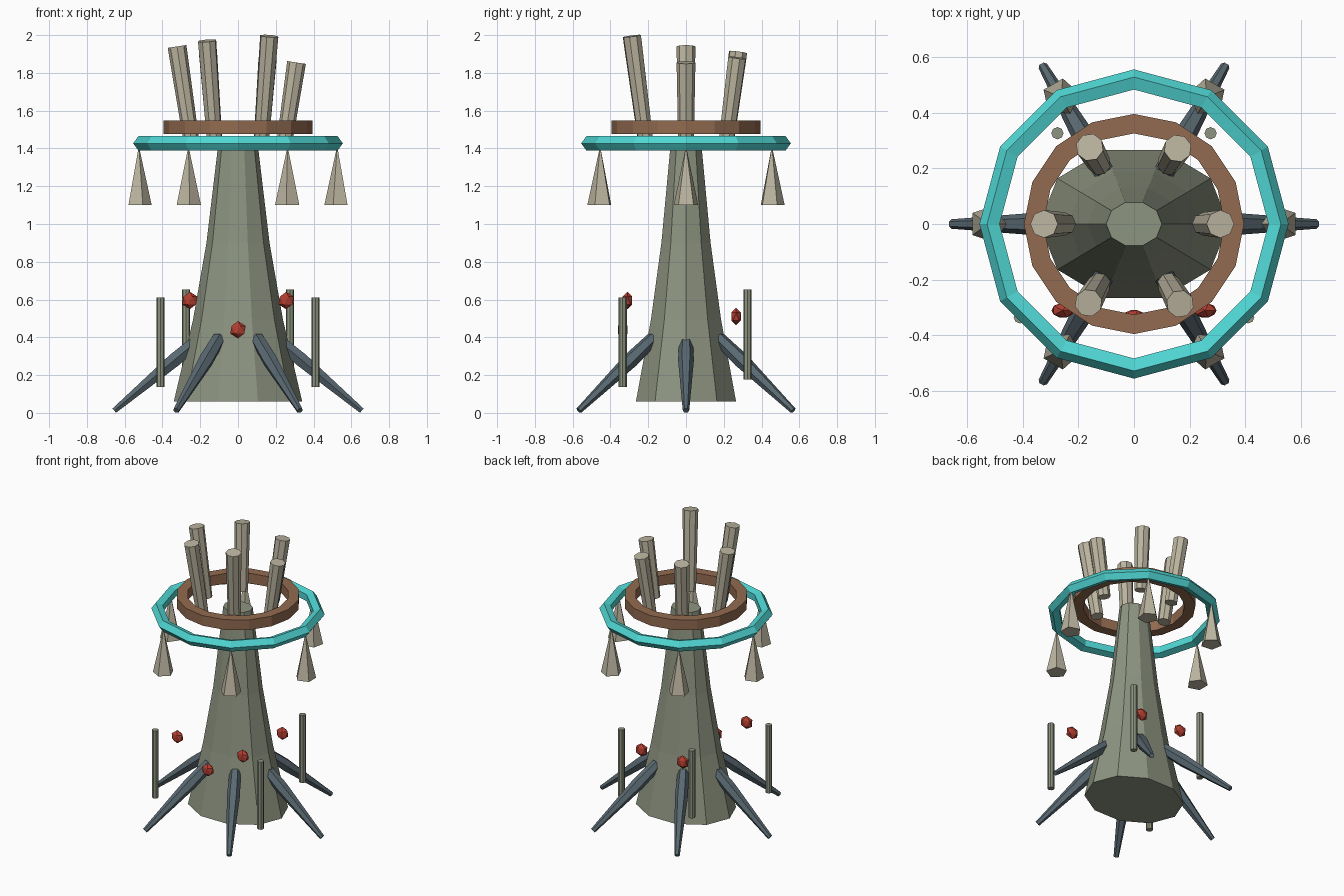
import bpy, bmesh, math
from mathutils import Vector

cube = bpy.data.objects.get("Cube")
if cube:
    bpy.data.objects.remove(cube, do_unlink=True)


def material(name, rgb):
    m = bpy.data.materials.new(name)
    m.use_nodes = True
    colour = (*rgb, 1)
    m.diffuse_color = colour
    m.node_tree.nodes["Principled BSDF"].inputs["Base Color"].default_value = colour
    return m


BARK = material("grey green bark", (.27, .30, .22))
BONE = material("pale bone", (.50, .46, .35))
SLATE = material("slate blue", (.10, .14, .165))
TEAL = material("bright teal", (.08, .68, .66))
BROWN = material("warm brown", (.29, .145, .08))
RED = material("berry red", (.45, .05, .03))


def finish(name, bm, mat):
    bmesh.ops.recalc_face_normals(bm, faces=bm.faces)
    mesh = bpy.data.meshes.new(name)
    bm.to_mesh(mesh)
    bm.free()
    mesh.materials.append(mat)
    ob = bpy.data.objects.new(name, mesh)
    bpy.context.collection.objects.link(ob)
    return ob


def tube(name, start, end, rings, sides, mat, squash=1, turn=0):
    """Capped tube from start to end; rings are (fraction, radius)."""
    start, end = Vector(start), Vector(end)
    axis = end - start
    rot = axis.to_track_quat('Z', 'Y')
    bm = bmesh.new()
    loops = []
    for t, r in rings:
        loop = []
        for i in range(sides):
            a = math.tau * i / sides + turn
            offset = Vector((r * math.cos(a), r * squash * math.sin(a), 0))
            loop.append(bm.verts.new(start + axis * t + rot @ offset))
        loops.append(loop)
    for low, high in zip(loops, loops[1:]):
        for i in range(sides):
            j = (i + 1) % sides
            bm.faces.new((low[i], low[j], high[j], high[i]))
    bm.faces.new(loops[0])
    bm.faces.new(loops[-1])
    return finish(name, bm, mat)


def hoop(name, section, sides, mat):
    """Sweep a closed (radius, z) section around the z axis."""
    bm = bmesh.new()
    loops = []
    for i in range(sides):
        a = math.tau * i / sides
        loops.append([bm.verts.new((r * math.cos(a), r * math.sin(a), z)) for r, z in section])
    n = len(section)
    for i in range(sides):
        p, q = loops[i], loops[(i + 1) % sides]
        for k in range(n):
            m = (k + 1) % n
            bm.faces.new((p[k], q[k], q[m], p[m]))
    return finish(name, bm, mat)


def polar(r, angle, z):
    return (r * math.cos(angle), r * math.sin(angle), z)


# Flared oval trunk
tube("trunk", (0, 0, .06), (0, 0, 1.46),
     [(0, .34), (.31, .238), (.6, .167), (1, .1)], 10, BARK, squash=.82)

# Crown hoops
section = [(.515 + .04 * math.cos(math.tau * k / 5), 1.427 + .04 * math.sin(math.tau * k / 5))
           for k in range(5)]
hoop("teal_hoop", section, 12, TEAL)
hoop("brown_hoop", [(.395, 1.477), (.395, 1.548), (.325, 1.548), (.325, 1.477)], 16, BROWN)

# Roots, hanging spikes and crown posts, six of each
post_tops = [1.86, 1.885, 1.915, 1.945, 1.975, 2.0]
for i, top in enumerate(post_tops):
    a = math.tau * i / 6
    tube(f"root_{i + 1}", polar(.655, a, .012), polar(.2, a, .395),
         [(0, .017), (.7, .042), (1, .036)], 6, SLATE)
    tube(f"hanging_spike_{i + 1}", polar(.525, a, 1.1), polar(.525, a, 1.395),
         [(0, .068), (1, .004)], 5, BONE, turn=a)
    lean = .25 + .075 * (top - 1.46) / .5
    tube(f"crown_post_{i + 1}", polar(.25, a, 1.46), polar(lean, a, top - .005),
         [(0, .042), (1, .05)], 8, BONE)

# Slim stakes around the base
for side, label in ((-1, "right"), (1, "left")):
    for name, x, y, z in (("front", .41, -.335, .137), ("back", .275, .326, .177)):
        tube(f"{name}_{label}_stake", (side * x, y, z), (side * x, y, z + .475),
             [(0, .022), (1, .022)], 8, BARK)

# Flattened berries
for i, spot in enumerate([(-.255, -.31, .595), (.255, -.31, .595), (0, -.335, .44),
                          (-.16, .265, .51), (.16, .265, .51)]):
    bm = bmesh.new()
    bmesh.ops.create_icosphere(bm, subdivisions=1, radius=.046)
    bmesh.ops.scale(bm, vec=(1, .65, 1), verts=bm.verts)
    bmesh.ops.translate(bm, vec=spot, verts=bm.verts)
    finish(f"berry_{i + 1}", bm, RED)
